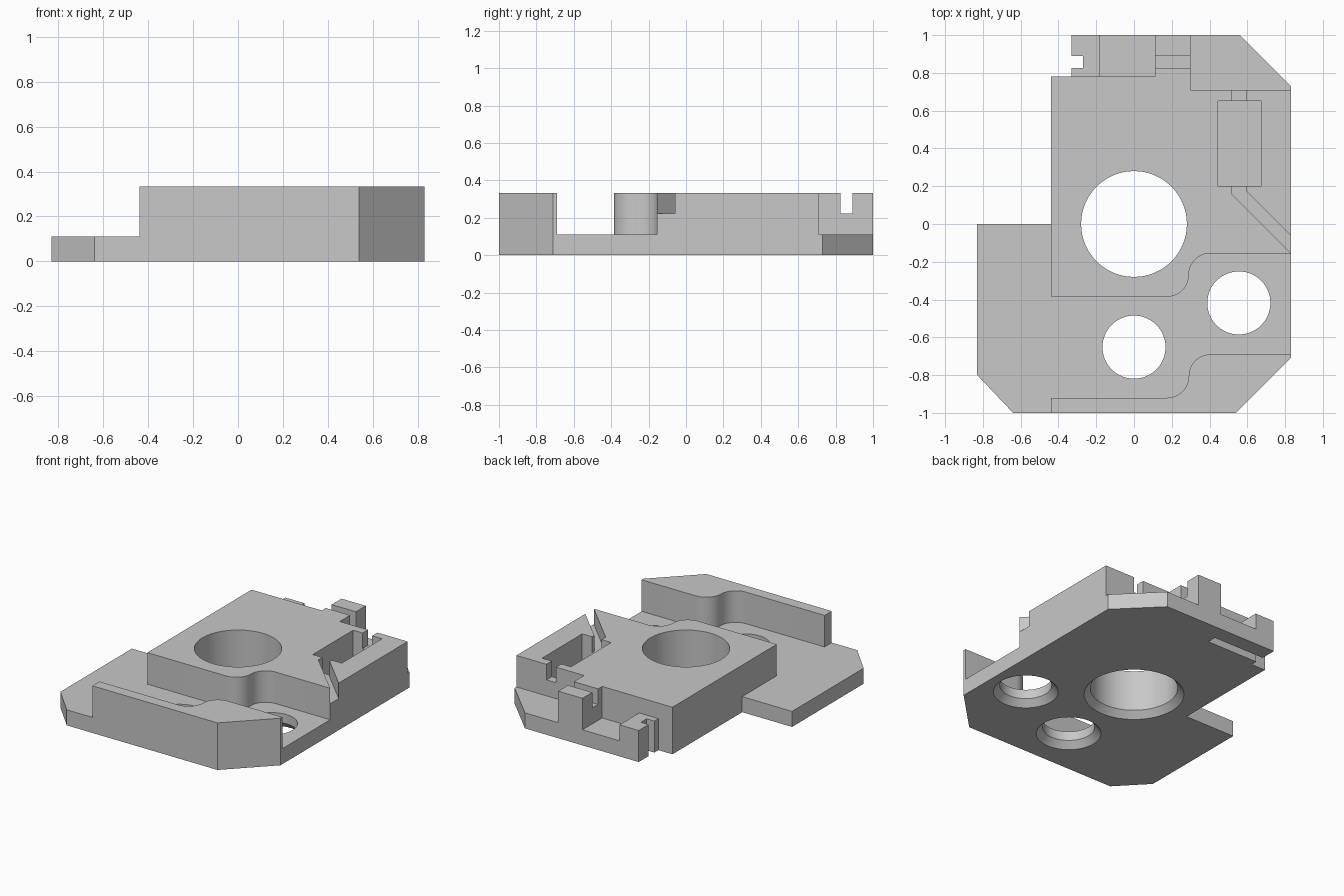
import bpy, bmesh, math

if "Cube" in bpy.data.objects:
    bpy.data.objects.remove(bpy.data.objects["Cube"], do_unlink=True)

FLOOR, MID, TOP = 0.11, 0.223, 0.333

grey = bpy.data.materials.new("light grey")
grey.use_nodes = True
colour = (0.58, 0.58, 0.58, 1)
grey.diffuse_color = colour
grey.node_tree.nodes["Principled BSDF"].inputs["Base Color"].default_value = colour


def finish(name, bm):
    bmesh.ops.recalc_face_normals(bm, faces=bm.faces)
    mesh = bpy.data.meshes.new(name)
    bm.to_mesh(mesh)
    bm.free()
    mesh.materials.append(grey)
    obj = bpy.data.objects.new(name, mesh)
    bpy.context.collection.objects.link(obj)
    return obj


def prism(name, outline, z0, z1):
    bm = bmesh.new()
    face = bm.faces.new([bm.verts.new((x, y, z0)) for x, y in outline])
    up = bmesh.ops.extrude_face_region(bm, geom=[face])["geom"]
    for v in up:
        if isinstance(v, bmesh.types.BMVert):
            v.co.z = z1
    return finish(name, bm)


def box(name, x0, x1, y0, y1, z0, z1):
    return prism(name, [(x0, y0), (x1, y0), (x1, y1), (x0, y1)], z0, z1)


def bore(x, y, radius, rim, depth=0.045, sides=64):
    # Round hole, widened by a countersink at the underside
    bm = bmesh.new()
    rings = []
    flare = (rim - radius) / depth
    for r, z in ((rim + flare * 0.02, -0.02), (radius, depth), (radius, 0.5)):
        rings.append([bm.verts.new((x + r * math.cos(math.tau * i / sides),
                                    y + r * math.sin(math.tau * i / sides), z))
                      for i in range(sides)])
    for a, b in zip(rings, rings[1:]):
        for i in range(sides):
            j = (i + 1) % sides
            bm.faces.new((a[i], a[j], b[j], b[i]))
    bm.faces.new(rings[0])
    bm.faces.new(rings[-1])
    return finish("bore_cutter", bm)


def cut(obj, *cutters):
    for cutter in cutters:
        cutter.hide_render = True
        mod = obj.modifiers.new("cut", 'BOOLEAN')
        mod.operation, mod.solver, mod.object = 'DIFFERENCE', 'EXACT', cutter
        bpy.context.view_layer.objects.active = obj
        bpy.ops.object.modifier_apply(modifier=mod.name)
        bpy.data.objects.remove(cutter, do_unlink=True)


def s_curve(y, steps=12):
    # Two quarter arcs stepping the channel edge towards the back
    r = 0.115
    quarter = [math.pi / 2 * i / steps for i in range(steps + 1)]
    first = [(0.175 + r * math.sin(a), y + r - r * math.cos(a)) for a in quarter]
    second = [(0.29 + r - r * math.cos(a), y + r + r * math.sin(a)) for a in quarter]
    return first + second[1:]


# Base plate with slot at the back corner
base = prism("base_plate", [
    (-0.83, 0), (-0.83, -0.8), (-0.64, -1), (0.54, -1), (0.83, -0.71),
    (0.83, 0.73), (0.56, 1), (-0.33, 1), (-0.33, 0.89), (-0.27, 0.89),
    (-0.27, 0.825), (-0.33, 0.825), (-0.33, 0.78), (-0.44, 0.78), (-0.44, 0)], 0, FLOOR)
cut(base, bore(0, 0, 0.28, 0.32), bore(0, -0.652, 0.167, 0.208),
    bore(0.555, -0.418, 0.167, 0.208),
    box("groove_cutter", -0.4, 0.07, 0.825, 0.89, -0.1, 0.055))

# Main block, with the back post as part of its outline
block = prism("main_block", [(-0.44, -0.385)] + s_curve(-0.385) + [
    (0.83, -0.155), (0.83, 0.71), (0.30, 0.71), (0.30, 1), (0.11, 1),
    (0.11, 0.78), (-0.44, 0.78)], FLOOR, TOP)
wire_path = [(0.52, 0.25), (0.52, 0.155), (0.85, -0.175), (0.85, -0.08),
             (0.595, 0.175), (0.595, 0.25)]
cut(block, bore(0, 0, 0.28, 0.32),
    box("pocket_cutter", 0.445, 0.672, 0.2, 0.65, 0, 0.5),
    box("slit_cutter", 0.52, 0.595, 0.6, 0.75, MID, 0.5),
    prism("wire_path_cutter", wire_path, MID, 0.5),
    box("post_notch_cutter", 0.05, 0.4, 0.825, 0.89, MID, 0.5))

# Front wall following the same curve
wall = prism("front_wall", [(-0.44, -0.92)] + s_curve(-0.92) + [
    (0.83, -0.69), (0.83, -0.71), (0.54, -1), (-0.44, -1)], FLOOR, TOP)

# Low slotted tab at the back corner
tab = prism("back_tab", [
    (-0.33, 0.78), (-0.18, 0.78), (-0.18, 1), (-0.33, 1), (-0.33, 0.89),
    (-0.27, 0.89), (-0.27, 0.825), (-0.33, 0.825)], FLOOR, MID)

for part in (base, block, wall, tab):
    bpy.ops.object.select_all(action='DESELECT')
    part.select_set(True)
    bpy.context.view_layer.objects.active = part
    bpy.ops.object.shade_smooth_by_angle(angle=math.radians(25))
